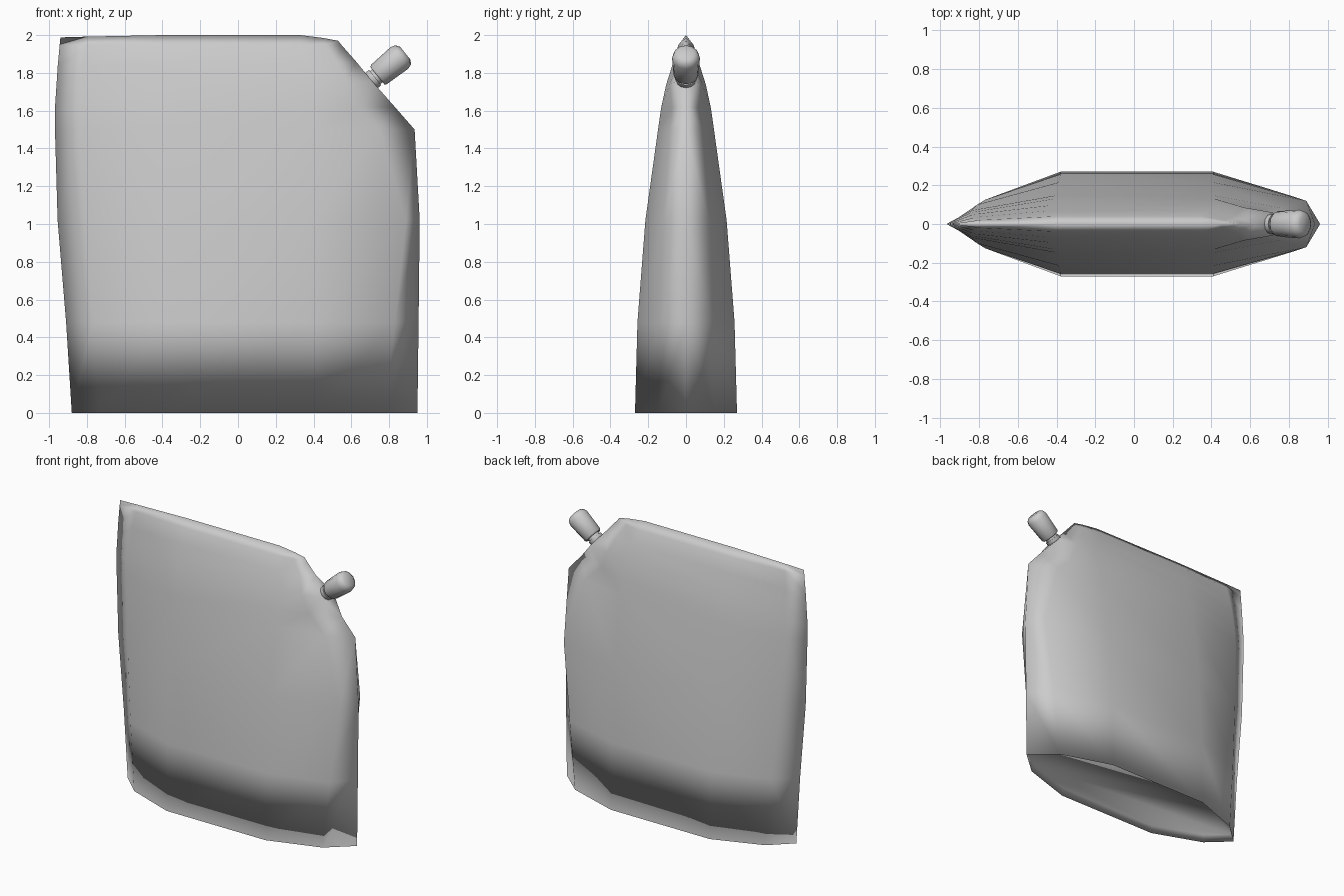
import bpy, bmesh, math
from mathutils import Vector

if "Cube" in bpy.data.objects:
    bpy.data.objects.remove(bpy.data.objects["Cube"])


def finish(bm, name, angle=None):
    bmesh.ops.recalc_face_normals(bm, faces=bm.faces)
    me = bpy.data.meshes.new(name)
    bm.to_mesh(me)
    bm.free()
    ob = bpy.data.objects.new(name, me)
    bpy.context.collection.objects.link(ob)
    for p in me.polygons:
        p.use_smooth = True
    if angle:
        bpy.ops.object.select_all(action='DESELECT')
        ob.select_set(True)
        bpy.context.view_layer.objects.active = ob
        bpy.ops.object.shade_smooth_by_angle(angle=math.radians(angle))
    return ob


# Pouch rows: z left, z right, then (x, half thickness) from left seam to right seam
ROWS = [
    (0.0, 0.0, (-.88, 0), (-.73, .14), (-.38, .27), (.41, .27), (.78, .15), (.95, 0)),
    (0.48, 0.48, (-.91, 0), (-.77, .125), (-.38, .257), (.41, .257), (.83, .14), (.956, 0)),
    (1.02, 1.02, (-.955, 0), (-.81, .10), (-.39, .215), (.41, .215), (.89, .12), (.962, 0)),
    (1.50, 1.50, (-.969, 0), (-.84, .07), (-.40, .148), (.41, .148), (.75, .085), (.935, 0)),
    (1.60, 1.62, (-.97, 0), (-.84, .06), (-.40, .132), (.41, .132), (.62, .075), (.83, 0)),
    (1.72, 1.75, (-.962, 0), (-.83, .05), (-.40, .10), (.43, .105), (.57, .085), (.715, .06)),
    (1.83, 1.86, (-.955, 0), (-.82, .035), (-.40, .072), (.38, .07), (.52, .04), (.625, 0)),
    (1.95, 1.945, (-.944, 0), (-.80, .02), (-.40, .04), (.34, .04), (.46, .02), (.55, 0)),
    (1.988, 1.97, (-.94, 0), (-.80, 0), (-.40, 0), (.33, 0), (.45, 0), (.53, 0)),
]
TOP_Z = [1.988, 1.992, 2.0, 2.0, 1.985, 1.97]

bm = bmesh.new()
for side in (-1, 1):
    grid = []
    for row in ROWS:
        zl, zr, pts = row[0], row[1], row[2:]
        line = []
        for i, (x, y) in enumerate(pts):
            z = zl + (zr - zl) * i / 5
            if row is ROWS[-1]:
                z = TOP_Z[i]
            line.append(bm.verts.new((x, side * y, z)))
        grid.append(line)
    for a, b in zip(grid, grid[1:]):
        for i in range(5):
            bm.faces.new((a[i], a[i + 1], b[i + 1], b[i]))
bmesh.ops.remove_doubles(bm, verts=bm.verts, dist=0.0005)
# Close the spout opening and the base, then recess the base inside a thin rim
bmesh.ops.holes_fill(bm, edges=[e for e in bm.edges if e.is_boundary], sides=0)
bmesh.ops.recalc_face_normals(bm, faces=bm.faces)
base = [f for f in bm.faces if all(v.co.z < 0.001 for v in f.verts)]
bmesh.ops.inset_region(bm, faces=base, thickness=0.015)
for v in {v for f in base for v in f.verts}:
    v.co.z = 0.05
finish(bm, "pouch_body")

# Spout parts turned around a slanted axis
ORIGIN = Vector((0.66, 0, 1.722))
AXIS = Vector((0.78, 0, 0.63)).normalized()
SIDE = Vector((0, 1, 0))
UP = AXIS.cross(SIDE)


def turned(name, profile, sides=12):
    bm = bmesh.new()
    rings = []
    for t, r in profile:
        rings.append([bm.verts.new(ORIGIN + AXIS * t
                      + SIDE * (r * math.cos(2 * math.pi * k / sides))
                      + UP * (r * math.sin(2 * math.pi * k / sides)))
                      for k in range(sides)])
    for a, b in zip(rings, rings[1:]):
        for k in range(sides):
            j = (k + 1) % sides
            bm.faces.new((a[k], a[j], b[j], b[k]))
    bm.faces.new(rings[0])
    bm.faces.new(rings[-1])
    return finish(bm, name, 40)


turned("spout_neck", [(-.02, .05), (.05, .045), (.06, .052), (.085, .052), (.085, .044), (.12, .044)])
turned("spout_cap", [(.10, .058), (.11, .066), (.25, .074), (.275, .066), (.29, .045)])
